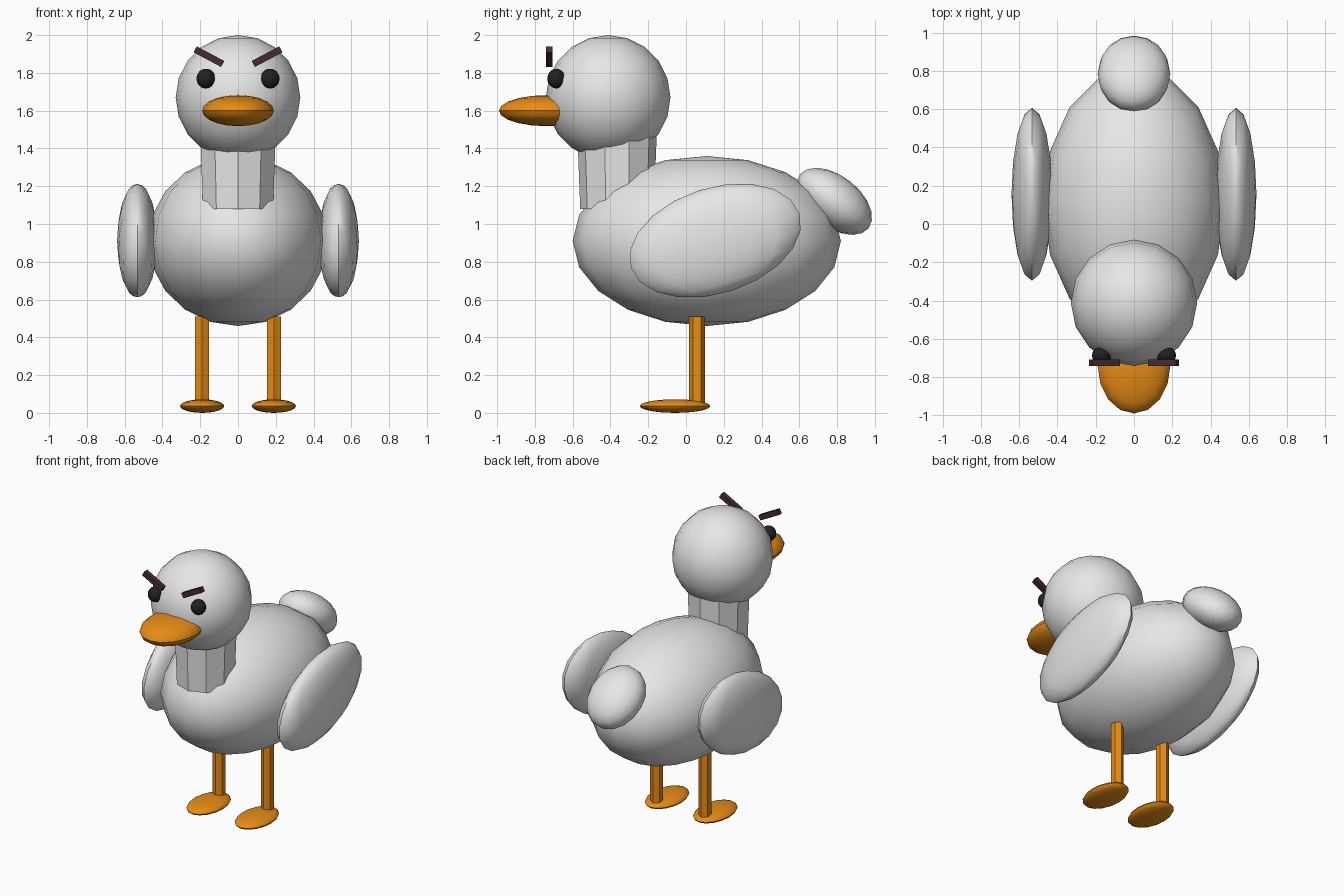
import bpy, math
from mathutils import Matrix, Vector

if "Cube" in bpy.data.objects:
    bpy.data.objects.remove(bpy.data.objects["Cube"])


def material(name, rgb):
    m = bpy.data.materials.new(name)
    m.diffuse_color = (*rgb, 1)
    m.use_nodes = True
    m.node_tree.nodes["Principled BSDF"].inputs["Base Color"].default_value = m.diffuse_color
    return m


WHITE = material("feather_white", (0.8, 0.8, 0.8))
ORANGE = material("orange", (0.85, 0.28, 0.008))
BLACK = material("eye_black", (0.015, 0.015, 0.015))
BROWN = material("brow_brown", (0.06, 0.025, 0.028))


def finish(name, mat, matrix):
    """Name the active object, bake its transform and shade it."""
    ob = bpy.context.object
    ob.name = ob.data.name = name
    ob.data.transform(matrix)
    ob.data.materials.append(mat)
    bpy.ops.object.shade_smooth_by_angle(angle=math.radians(35))
    return ob


def ellipsoid(name, mat, centre, radii, tilt=0, segments=16, rings=10):
    bpy.ops.mesh.primitive_uv_sphere_add(segments=segments, ring_count=rings, radius=1)
    return finish(name, mat, Matrix.Translation(centre)
                  @ Matrix.Rotation(math.radians(tilt), 4, 'X')
                  @ Matrix.Diagonal((*radii, 1)))


def prism(name, mat, x, y, z0, z1, r0, r1, sides):
    bpy.ops.mesh.primitive_cone_add(vertices=sides, radius1=r0, radius2=r1, depth=z1 - z0)
    return finish(name, mat, Matrix.Translation((x, y, (z0 + z1) / 2)))


# Body, neck, head, tail and beak
ellipsoid("body", WHITE, (0, 0.11, 0.91), (0.475, 0.71, 0.45))
prism("neck", WHITE, 0, -0.365, 1.08, 1.5, 0.195, 0.211, 10)
ellipsoid("head", WHITE, (0, -0.412, 1.67), (0.33, 0.33, 0.33))
ellipsoid("tail", WHITE, (0, 0.785, 1.12), (0.19, 0.231, 0.135), tilt=-38)
ellipsoid("beak", ORANGE, (0, -0.74, 1.60), (0.19, 0.25, 0.082))

# Paired parts
for side, s in (("right", 1), ("left", -1)):
    ellipsoid(side + "_wing", WHITE, (s * 0.533, 0.155, 0.912),
              (0.107, 0.469, 0.28), tilt=17.7)
    ellipsoid(side + "_eye", BLACK, (s * 0.17, -0.687, 1.77), (0.05, 0.047, 0.052))
    ellipsoid(side + "_foot", ORANGE, (s * 0.19, -0.058, 0.036), (0.117, 0.187, 0.036))
    prism(side + "_leg", ORANGE, s * 0.19, 0.058, 0.04, 0.51, 0.042, 0.042, 6)
    # Slanted eyebrow bar
    bpy.ops.mesh.primitive_cube_add(size=1)
    finish(side + "_eyebrow", BROWN, Matrix.Translation((s * 0.154, -0.725, 1.886))
           @ Matrix.Rotation(math.radians(-28 * s), 4, 'Y')
           @ Matrix.Diagonal(Vector((0.165, 0.034, 0.036, 1))))
